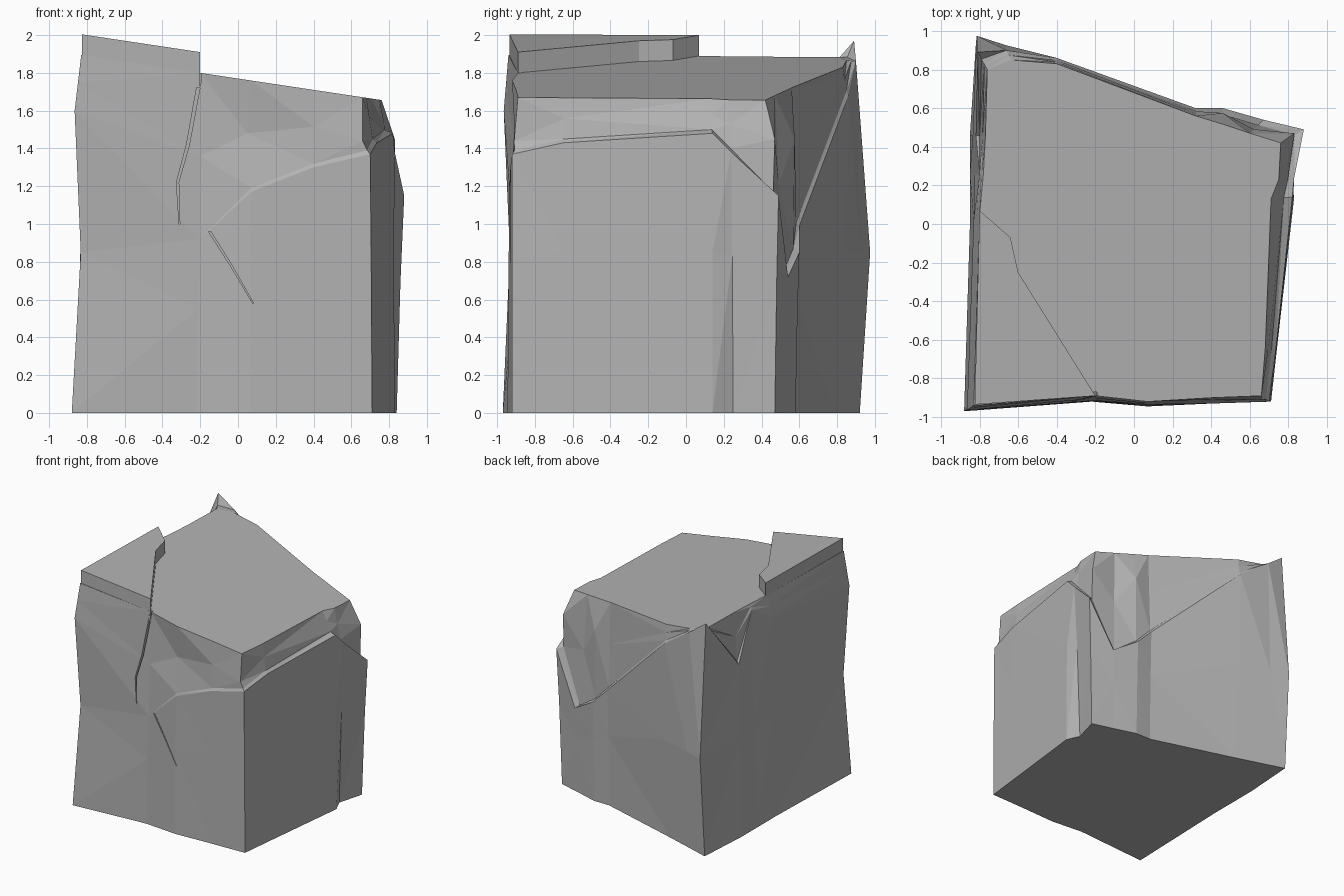
import bpy, bmesh
from mathutils import Vector

cube = bpy.data.objects.get("Cube")
if cube:
    bpy.data.objects.remove(cube, do_unlink=True)

stone = bpy.data.materials.new("stone grey")
stone.use_nodes = True
grey = (0.45, 0.45, 0.45, 1)
stone.diffuse_color = grey
stone.node_tree.nodes["Principled BSDF"].inputs["Base Color"].default_value = grey


def main_plane(x):
    """Height of the sloping top."""
    return 1.77 - 0.15 * x


def finish(name, bm):
    """Clean the mesh and make a flat shaded object from it."""
    bmesh.ops.remove_doubles(bm, verts=bm.verts, dist=0.0005)
    bmesh.ops.triangulate(bm, faces=[f for f in bm.faces if len(f.verts) > 3])
    bmesh.ops.recalc_face_normals(bm, faces=bm.faces)
    mesh = bpy.data.meshes.new(name)
    bm.to_mesh(mesh)
    bm.free()
    mesh.materials.append(stone)
    obj = bpy.data.objects.new(name, mesh)
    bpy.context.collection.objects.link(obj)
    return obj


def loft(name, rings):
    """Join closed rings of equal length and cap both ends."""
    bm = bmesh.new()
    loops = [[bm.verts.new(p) for p in ring] for ring in rings]
    count = len(loops[0])
    for low, high in zip(loops, loops[1:]):
        for i in range(count):
            j = (i + 1) % count
            bm.faces.new((low[i], low[j], high[j], high[i]))
    bm.faces.new(loops[0][::-1])
    bm.faces.new(loops[-1])
    return finish(name, bm)


# Columns around the block: base x y, broken rim x y z, top x y
columns = {
    "front_left": (-.88, -.97, -.865, -.965, 1.6, -.83, -.94),
    "front_crack": (-.22, -.92, -.2, -.915, .92, -.2, -.89),
    "front_middle": (.07, -.945, .07, -.935, 1.17, .07, -.92),
    "front_ledge": (.4, -.93, .4, -.93, 1.3, .4, -.9),
    "front_right": (.71, -.92, .7, -.92, 1.37, .66, -.89),
    "right_front": (.74, -.65, .735, -.65, 1.43, .68, -.64),
    "right_middle": (.83, .14, .82, .14, 1.48, .71, .13),
    "right_groove": (.78, .25, .83, .24, 1.38, .75, .23),
    "back_right": (.84, .47, .88, .49, 1.15, .76, .42),
    "back_chip": (.66, .52, .67, .54, .72, .6, .47),
    "back_ridge": (.46, .58, .46, .6, .85, .45, .52),
    "back_groove": (.32, .58, .32, .6, .99, .32, .56),
    "back_slope": (-.4, .79, -.4, .86, 1.68, -.4, .83),
    "back_flush": (-.66, .87, -.66, .9, 1.86, -.64, .85),
    "back_left": (-.82, .92, -.81, .89, 1.97, -.76, .8),
    "left_notch": (-.85, .46, -.82, .46, 1.46, -.77, .45),
    "left_flush": (-.85, .26, -.8, .26, 1.84, -.78, .26),
    "left_middle": (-.85, 0, -.83, .03, 1.7, -.8, .05),
}
# Columns without a ledge, waist shifts, and chipped points of the core
flush = {"front_left", "front_crack", "back_flush", "left_flush", "left_middle"}
waist_shift = {"front_left": (.04, .035), "back_left": (0, .07),
               "back_slope": (0, .02), "back_flush": (0, .04),
               "left_middle": (.01, 0)}
chips = {"front_middle": (.05, -.885, 1.48), "front_right": (.66, -.91, 1.44),
         "back_right": (.83, .47, 1.45), "back_ridge": (.46, .575, 1.45)}

base, waist, rim, ledge, core, top = [], [], [], [], [], []
for name, (bx, by, rx, ry, rz, tx, ty) in columns.items():
    foot, edge = Vector((bx, by, 0)), Vector((rx, ry, rz))
    crown = Vector((tx, ty, main_plane(tx)))
    middle = foot.lerp(edge, 0.5)
    dx, dy = waist_shift.get(name, (0, 0))
    middle += Vector((dx, dy, 0))
    middle.z = min(0.85, rz * 0.6)
    inner = edge.copy()
    if name not in flush:
        inner = edge.lerp(crown, 0.4)
        inner.z = min(rz + 0.02, crown.z)
    base.append(foot)
    waist.append(middle)
    rim.append(edge)
    ledge.append(inner)
    core.append(Vector(chips.get(name, inner.lerp(crown, 0.5))))
    top.append(crown)
block = loft("broken_block", [base, waist, rim, ledge, core, top])

# Raised slab on the front left of the top
slab = [(-.825, -.935), (-.2, -.89), (-.4, -.57), (-.6, -.25), (-.64, -.07), (-.8, .07)]
loft("raised_slab", [
    [(x, y, main_plane(x) - 0.08) for x, y in slab],
    [(x, y, main_plane(x) + 0.11) for x, y in slab],
])


def cut_crack(path):
    """Cut a narrow tapering crack, given as x, z and width, into the front."""
    outline = [(x - w / 2, z) for x, z, w in path]
    outline += [(x + w / 2, z) for x, z, w in reversed(path)]
    cutter = loft("crack_cutter", [[(x, y, z) for x, z in outline] for y in (-1.2, -.87)])
    cutter.hide_render = True
    cut = block.modifiers.new("crack", "BOOLEAN")
    cut.operation = "DIFFERENCE"
    cut.solver = "EXACT"
    cut.object = cutter
    bpy.context.view_layer.objects.active = block
    bpy.ops.object.modifier_apply(modifier=cut.name)
    bpy.data.objects.remove(cutter, do_unlink=True)


# Cracks in the front face
cut_crack([(-.19, 1.95, .02), (-.205, 1.75, .018), (-.265, 1.42, .015),
           (-.32, 1.22, .012), (-.31, 1, .004)])
cut_crack([(-.15, .96, .012), (-.03, .77, .01), (.08, .58, .004)])
